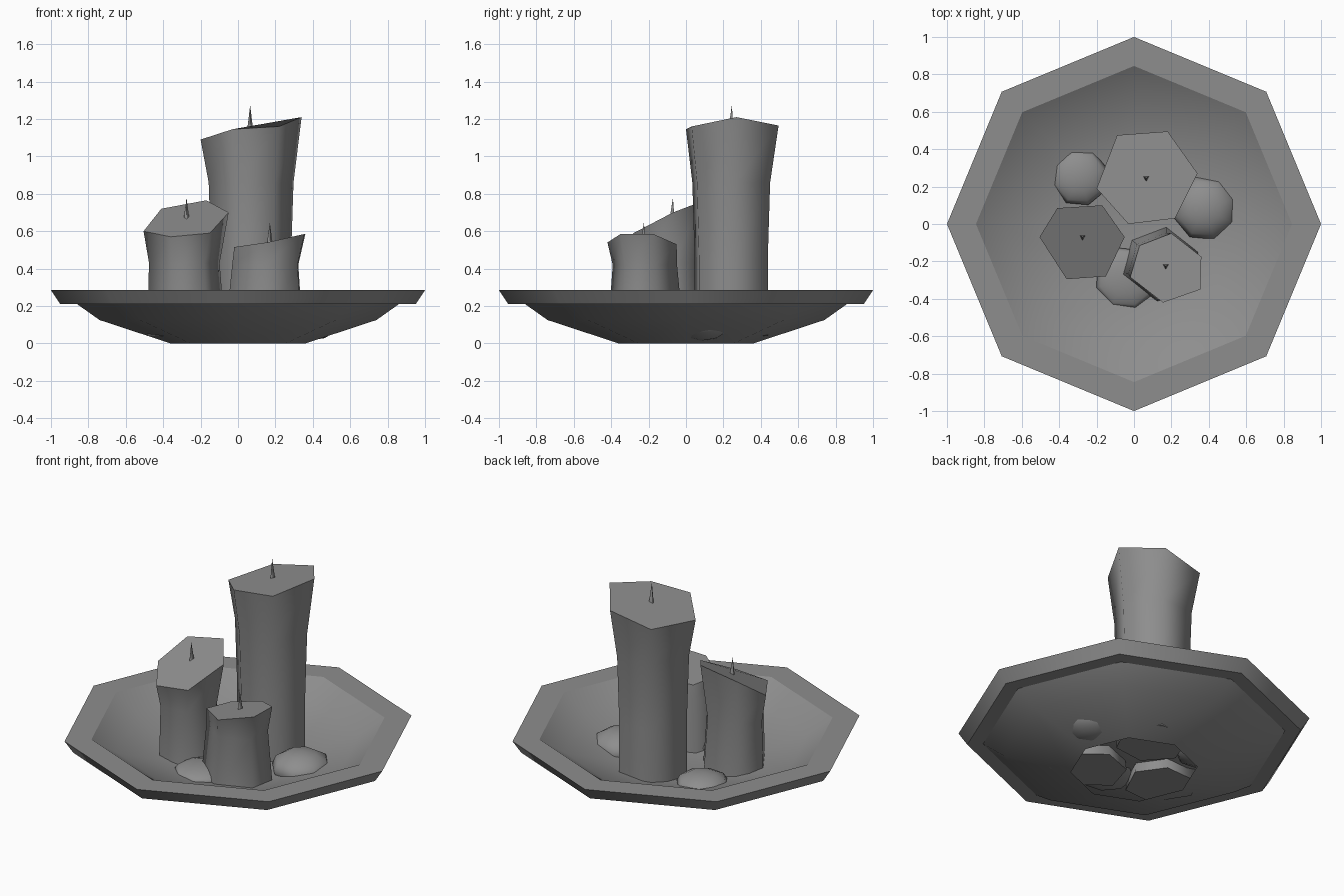
import bpy, bmesh
from math import cos, sin, pi
from mathutils import Vector

cube = bpy.data.objects.get("Cube")
if cube:
    bpy.data.objects.remove(cube)

grey = bpy.data.materials.new("plain grey")
grey.use_nodes = True
colour = (0.27, 0.27, 0.27, 1)
grey.diffuse_color = colour
grey.node_tree.nodes["Principled BSDF"].inputs["Base Color"].default_value = colour


def finish(name, bm):
    mesh = bpy.data.meshes.new(name)
    bm.to_mesh(mesh)
    bm.free()
    mesh.materials.append(grey)
    obj = bpy.data.objects.new(name, mesh)
    bpy.context.collection.objects.link(obj)
    return obj


def loft(name, rings, sharp, bottom=True):
    """Skin counter-clockwise rings from bottom to top, with crisp edges on the sharp rings."""
    bm = bmesh.new()
    loops = [[bm.verts.new(p) for p in ring] for ring in rings]
    n = len(loops[0])
    for low, high in zip(loops, loops[1:]):
        for i in range(n):
            j = (i + 1) % n
            bm.faces.new((low[i], low[j], high[j], high[i])).smooth = True
    top = bm.faces.new(loops[-1])
    top.smooth = True
    if bottom:
        bm.faces.new(loops[0][::-1])
    for k in sharp:
        for i in range(n):
            bm.edges.get((loops[k][i], loops[k][(i + 1) % n])).smooth = False
    return finish(name, bm)


def octagon(r, z):
    return [(r * cos(i * pi / 4), r * sin(i * pi / 4), z) for i in range(8)]


# Octagonal dish: open foot, outer wall, stepped rim, hollow inside
dish_profile = [(0.36, 0), (0.74, 0.125), (0.86, 0.21), (0.95, 0.21), (1, 0.285),
                (0.845, 0.285), (0.7, 0.19), (0.36, 0.1)]
loft("dish", [octagon(r, z) for r, z in dish_profile], (0, 2, 3, 4, 5), bottom=False)


# Candles: six-sided, waisted, with a slanted top and a thin wick
def candle(name, top, rings, wick_tip, wick_base):
    top = [Vector(p) for p in top]
    middle = sum(top, Vector()) / len(top)
    levels = []
    for z, scale, dx, dy in rings:
        levels.append([(middle.x + dx + (p.x - middle.x) * scale,
                        middle.y + dy + (p.y - middle.y) * scale, z) for p in top])
    loft(name, levels + [top], (0, len(levels)))
    x, y, z = wick_tip
    base = [(x + 0.02 * cos(a), y + 0.02 * sin(a), wick_base)
            for a in (pi / 6, 5 * pi / 6, 3 * pi / 2)]
    tip = [(x + (p[0] - x) * 0.03, y + (p[1] - y) * 0.03, z) for p in base]
    loft(name + "_wick", [base, tip], (0, 1))


candle("tall_candle",
       [(-0.2, 0.19, 1.09), (-0.03, 0, 1.145), (0.22, 0.03, 1.16),
        (0.34, 0.27, 1.21), (0.18, 0.495, 1.165), (-0.09, 0.475, 1.11)],
       [(0.04, 0.79, 0, -0.005), (0.45, 0.79, 0, -0.005), (0.86, 0.84, 0, -0.005)],
       (0.065, 0.245, 1.27), 1.13)
candle("middle_candle",
       [(-0.505, -0.07, 0.6), (-0.36, -0.295, 0.57), (-0.15, -0.28, 0.59),
        (-0.05, -0.07, 0.7), (-0.17, 0.1, 0.765), (-0.41, 0.085, 0.72)],
       [(0.04, 0.92, 0, 0), (0.43, 0.83, -0.01, 0)],
       (-0.275, -0.07, 0.775), 0.65)
candle("short_candle",
       [(-0.02, -0.285, 0.515), (0.155, -0.42, 0.54), (0.355, -0.35, 0.585),
        (0.36, -0.175, 0.585), (0.2, -0.05, 0.53), (0.03, -0.115, 0.505)],
       [(0.04, 1.1, -0.03, 0.02), (0.42, 0.93, -0.025, 0.015)],
       (0.17, -0.225, 0.645), 0.52)

# Pools of melted wax: flattened low-poly balls
for name, x, y, r, h in (("right_wax_pool", 0.38, 0.085, 0.175, 0.1),
                         ("back_wax_pool", -0.29, 0.25, 0.155, 0.07),
                         ("front_wax_pool", -0.04, -0.29, 0.17, 0.055)):
    bm = bmesh.new()
    bmesh.ops.create_uvsphere(bm, u_segments=8, v_segments=6, radius=1)
    for face in bm.faces:
        face.smooth = True
    pool = finish(name, bm)
    pool.location = (x, y, 0.115)
    pool.scale = (r, r, h)
    pool.rotation_euler.z = 0.3
